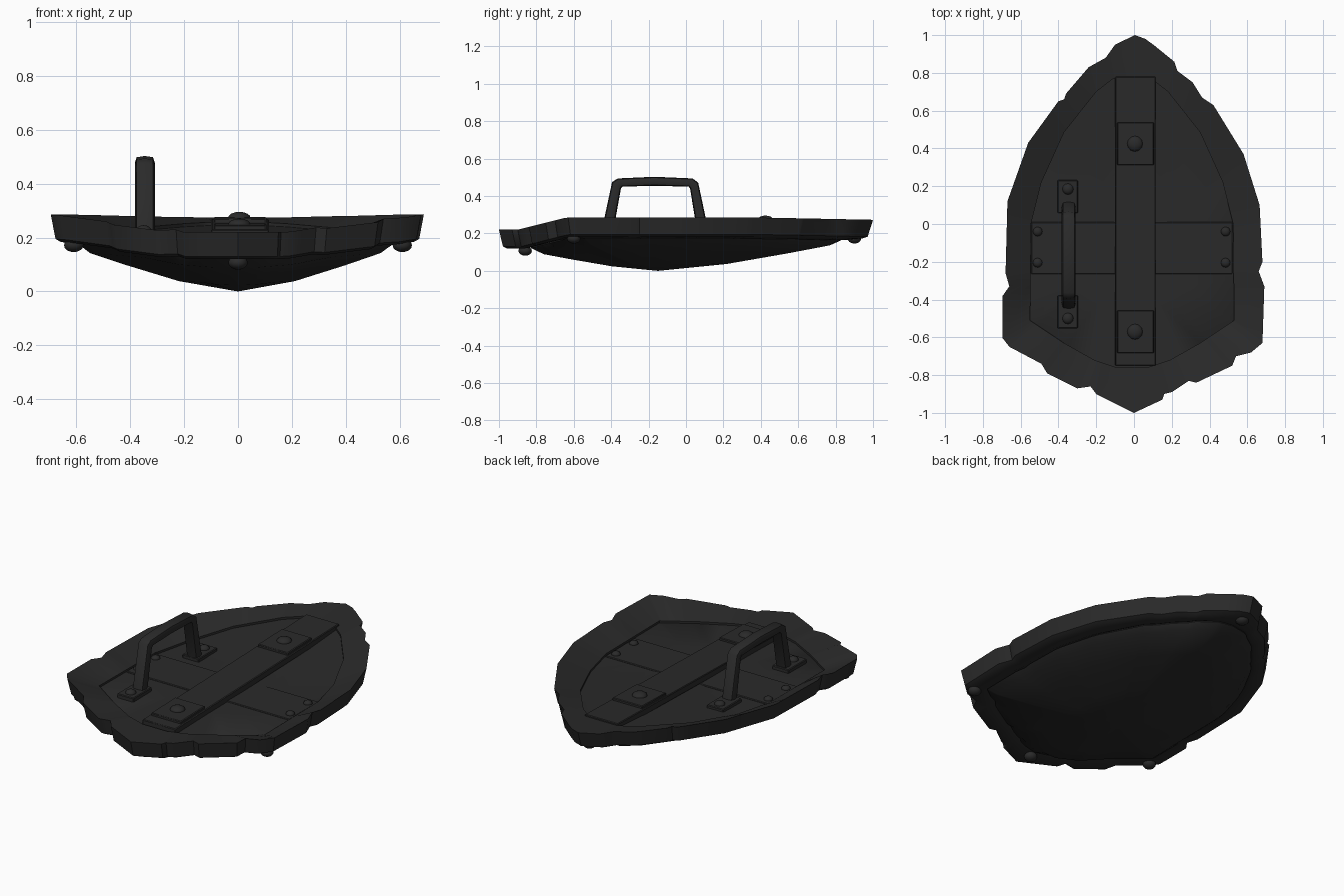
import bpy, bmesh, math
from mathutils import Vector

if "Cube" in bpy.data.objects:
    bpy.data.objects.remove(bpy.data.objects["Cube"])

iron = bpy.data.materials.new("dark iron")
iron.diffuse_color = (0.023, 0.023, 0.023, 1)
iron.use_nodes = True
iron.node_tree.nodes["Principled BSDF"].inputs["Base Color"].default_value = iron.diffuse_color


def finish(name, bm, angle=35):
    bmesh.ops.recalc_face_normals(bm, faces=bm.faces)
    me = bpy.data.meshes.new(name)
    bm.to_mesh(me)
    bm.free()
    me.materials.append(iron)
    me.polygons.foreach_set("use_smooth", [True] * len(me.polygons))
    me.set_sharp_from_angle(angle=math.radians(angle))
    ob = bpy.data.objects.new(name, me)
    bpy.context.collection.objects.link(ob)
    return ob


def box(name, x0, x1, y0, y1, z0, z1, bevel=0.004, tilt=0):
    """Bevelled box; tilt is the rise in z per unit of y."""
    bm = bmesh.new()
    bmesh.ops.create_cube(bm, size=1)
    for v in bm.verts:
        dy = v.co.y * (y1 - y0)
        v.co = ((x0 + x1) / 2 + v.co.x * (x1 - x0), (y0 + y1) / 2 + dy,
                (z0 + z1) / 2 + v.co.z * (z1 - z0) + dy * tilt)
    bmesh.ops.bevel(bm, geom=bm.edges[:], offset=bevel, segments=1, affect='EDGES')
    return finish(name, bm)


def rivet(name, x, y, z, r, h):
    bm = bmesh.new()
    bmesh.ops.create_uvsphere(bm, u_segments=12, v_segments=8, radius=1)
    for v in bm.verts:
        v.co = (x + v.co.x * r, y + v.co.y * r, z + v.co.z * h)
    return finish(name, bm, 60)


def loft(bm, rings, closed=False):
    n = len(rings[0])
    pairs = list(zip(rings, rings[1:])) + ([(rings[-1], rings[0])] if closed else [])
    for a, b in pairs:
        for i in range(n):
            j = (i + 1) % n
            bm.faces.new((a[i], a[j], b[j], b[i]))


# Battered outer outline and clean inner outline, seen from above
outer = [(0.005, 1), (.06, .98), (.21, .87), (.23, .81), (.31, .75), (.36, .67), (.42, .63),
         (.58, .37), (.665, .10), (.68, -.20), (.66, -.25), (.69, -.33), (.68, -.63),
         (.62, -.68), (.54, -.70), (.52, -.75), (.33, -.84), (.29, -.83), (.20, -.89),
         (.16, -.90), (.15, -.93), (0, -1), (-.20, -.90), (-.23, -.86), (-.30, -.87),
         (-.46, -.79), (-.49, -.74), (-.66, -.65), (-.695, -.61), (-.695, -.38),
         (-.66, -.33), (-.68, -.26), (-.67, .12), (-.56, .43), (-.40, .65), (-.37, .66),
         (-.36, .69), (-.24, .83), (-.15, .88), (-.10, .95)]
half = [(.10, .77), (.19, .70), (.36, .485), (.48, .22), (.535, 0), (.54, -.51),
        (.36, -.63), (.20, -.72), (.08, -.76)]
inner = [(x - .01, y) for x, y in half] + [(-x - .01, y) for x, y in reversed(half)]
C = Vector((0, -.15))


def hit(poly, a):
    """Farthest crossing of the ray at angle a from C with the outline."""
    d = Vector((math.cos(a), math.sin(a)))
    best = 0
    for i in range(len(poly)):
        p, q = Vector(poly[i - 1]) - C, Vector(poly[i]) - C
        e = q - p
        den = d.x * e.y - d.y * e.x
        if abs(den) < 1e-9:
            continue
        t = (p.x * e.y - p.y * e.x) / den
        s = (p.x * d.y - p.y * d.x) / den
        if -1e-5 <= s <= 1 + 1e-5 and t > best:
            best = t
    return C + d * best


angles = []
for a in sorted(math.atan2(y - C.y, x - C.x) for x, y in outer + inner):
    if not angles or a - angles[-1] > 0.006:
        angles.append(a)
out_pts = [hit(outer, a) for a in angles]
in_pts = [hit(inner, a) for a in angles]
# Line where the underside of the rim meets the dome
lip_pts = [p + (q - p) * .35 for p, q in zip(in_pts, out_pts)]


def ztop(y):
    """Height of the outer rim edge: dips at the front, slightly at the back."""
    if y < -.64:
        return .285 - .065 * min(1, (-.64 - y) / .26)
    return .285 - (.012 * (y - .4) / .6 if y > .4 else 0)


def floor(y):
    return .205 + .07 * max(0, y - .2) - .03 * max(0, -.5 - y)


def dome(y):
    return ztop(y) - .141 - .025 * max(0, min(1, (-y - .5) / .2))


def bar(y):
    return .249 + .025 * y


def ring(bm, pts, scale, zf):
    return [bm.verts.new((*(C + (p - C) * scale), zf(p.y))) for p in pts]


# Rim: closed band whose top slopes inwards, with tapered outer wall
bm = bmesh.new()
loft(bm, [ring(bm, in_pts, 1, lambda y: floor(y) - .02),
          ring(bm, in_pts, 1, lambda y: floor(y) + .012),
          ring(bm, out_pts, 1, ztop),
          ring(bm, out_pts, .975, lambda y: ztop(y) - .09),
          ring(bm, out_pts, .95, lambda y: ztop(y) - .10),
          ring(bm, lip_pts, 1, lambda y: ztop(y) - .112),
          ring(bm, lip_pts, .975, lambda y: ztop(y) - .105)], closed=True)
finish("rim", bm, 40)

# Shield body: floor on top and a shallow pointed dome underneath
bm = bmesh.new()
rings = [ring(bm, in_pts, .5, lambda y: floor(C.y + (y - C.y) * .5)),
         ring(bm, in_pts, 1.005, floor),
         ring(bm, lip_pts, .98, lambda y: ztop(y) - .112)]
for t, g in ((1, 1), (.75, .68), (.40, .27)):
    rings.append(ring(bm, in_pts, t, lambda y: dome(y) * g))
loft(bm, rings)
bm.faces.new(rings[0])
tip = bm.verts.new((C.x, C.y, 0))
for i in range(len(angles)):
    bm.faces.new((rings[-1][i], rings[-1][(i + 1) % len(angles)], tip))
finish("shield_body", bm, 40)

# Crossing plank and its rivets
box("cross_plank", -.545, .522, -.265, .01, .18, .211)
for x in (-.51, .485):
    for y in (-.04, -.205):
        rivet("plank_rivet", x, y, .211, .025, .018)

# Centre bar, sloping down to the front, with bolted plates
box("centre_bar", -.10, .115, -.75, .78, .21, bar(.015), tilt=.025)
for y in (.425, -.57):
    z = bar(y) + .015
    box("bar_plate", -.09, .105, y - .113, y + .113, z - .03, z, tilt=.025)
    rivet("bar_bolt", .005, y, z - .002, .042, .023)

# Handle feet
for y in (.145, -.465):
    box("handle_foot", -.405, -.297, y - .087, y + .087, .19, .226)
for y in (.185, -.50):
    rivet("handle_bolt", -.35, y, .224, .03, .022)

# Handle: eight-sided bar swept between outer and inner side profiles
prof_out = [(-.453, .205), (-.395, .475), (-.365, .494), (-.17, .503), (.035, .494),
            (.065, .472), (.122, .205)]
prof_in = [(-.39, .205), (-.348, .44), (-.34, .45), (-.17, .455), (.015, .45),
           (.022, .44), (.06, .205)]
bm = bmesh.new()
rings = []
for o, i in zip(prof_out, prof_in):
    o, i = Vector(o), Vector(i)
    r = []
    for k in range(8):
        a = k * math.pi / 4
        f = 1.15 if k % 2 else 1
        p = (o + i) / 2 + (o - i) / 2 * math.cos(a) * f
        r.append(bm.verts.new((-.346 + .037 * math.sin(a) * f, p.x, p.y)))
    rings.append(r)
loft(bm, rings)
bm.faces.new(rings[0])
bm.faces.new(rings[-1])
finish("handle", bm, 60)

# Rivets on the underside of the rim
for x, y, z in ((.61, -.60, .172), (-.61, -.60, .172), (0, -.86, .107), (0, .90, .172)):
    rivet("rim_rivet", x, y, z, .036, .026)
